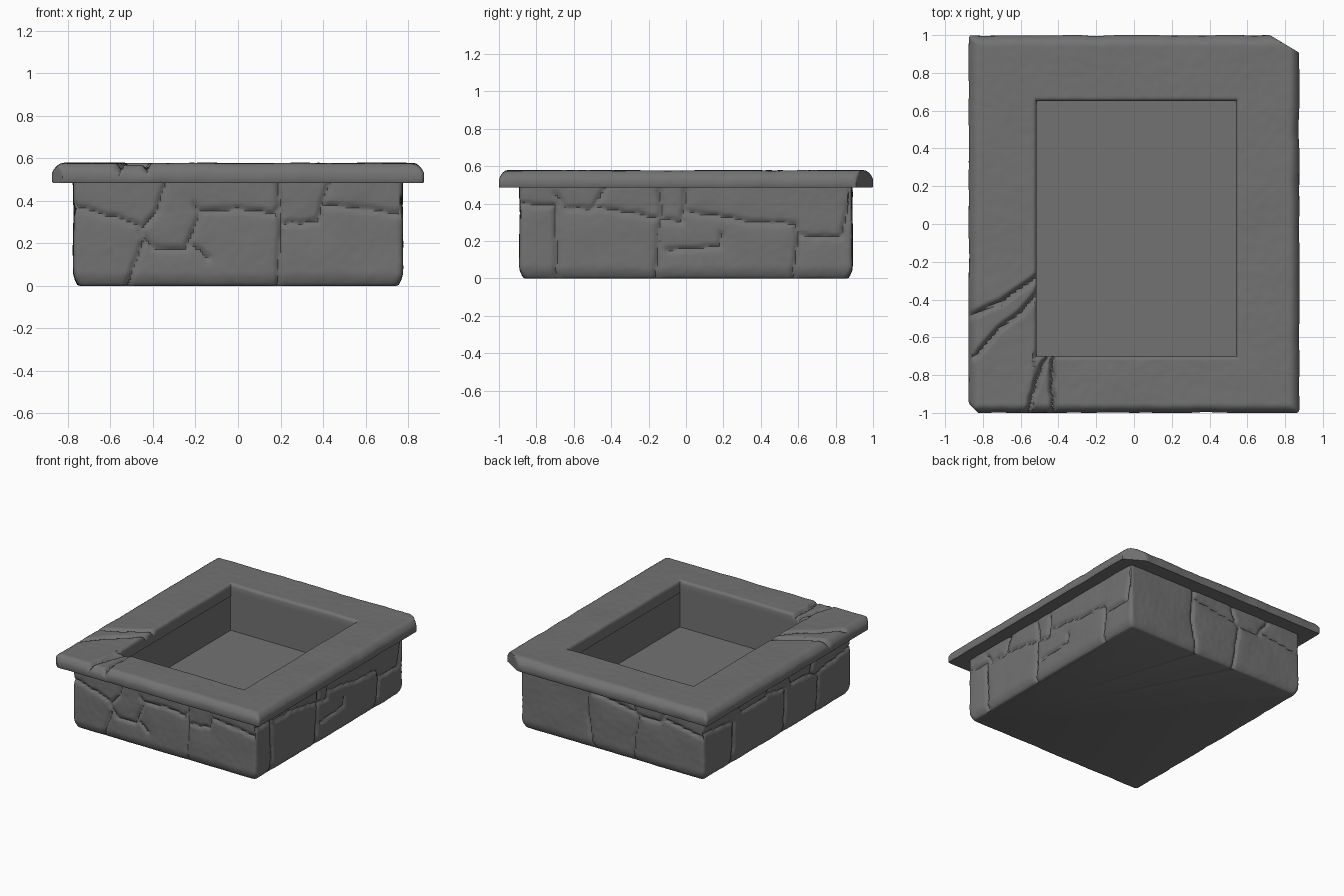
import bpy, bmesh, math
from mathutils import Vector, noise

cube = bpy.data.objects.get("Cube")
if cube:
    bpy.data.objects.remove(cube)

stone = bpy.data.materials.new("grey_stone")
stone.use_nodes = True
GREY = (0.17, 0.17, 0.17, 1)
stone.diffuse_color = GREY
bsdf = stone.node_tree.nodes["Principled BSDF"]
bsdf.inputs["Base Color"].default_value = GREY
bsdf.inputs["Roughness"].default_value = 0.9

PER_SIDE = 140
OPENING = (0.0125, -0.025, 0.5275, 0.675)   # centre x, centre y, half x, half y
RIM = (0, 0, 0.875, 1.0)
WALL = (0, 0, 0.775, 0.89)

# Mortar joints on each wall: polylines of (along, height)
front_joints = [
    [(-.78, .38), (-.6, .33), (-.47, .28), (-.4, .18), (-.25, .17), (-.18, .33), (-.21, .38)],
    [(-.34, .49), (-.38, .35), (-.46, .26)],
    [(-.45, .2), (-.52, 0)],
    [(-.18, .35), (0, .36), (.17, .34), (.2, .38)],
    [(.19, .49), (.2, .3), (.19, 0)],
    [(.2, .29), (.37, .3), (.43, .49)],
    [(.41, .38), (.78, .34)],
    [(-.22, .19), (-.14, .13)]]
right_joints = [
    [(-.89, .4), (-.7, .39), (-.69, 0)],
    [(-.7, .45), (-.65, .37), (-.5, .37), (-.43, .49)],
    [(-.48, .38), (-.14, .32), (-.16, 0)],
    [(-.14, .47), (-.13, .32), (-.02, .3), (0, .47)],
    [(0, .36), (.3, .31), (.58, .29), (.6, .22), (.57, 0)],
    [(.6, .23), (.83, .22), (.89, .47)],
    [(-.1, .15), (.18, .17), (.19, .24)]]
back_joints = [
    [(.2, .49), (.21, .25), (.16, 0)],
    [(.2, .43), (-.18, .38)],
    [(-.16, .47), (-.2, .36), (-.4, .35), (-.48, .47)],
    [(-.22, .36), (-.17, 0)],
    [(-.45, .38), (-.78, .33)]]
left_joints = [
    [(.89, .36), (.52, .32), (.54, 0)],
    [(.5, .47), (.42, .36), (.14, .35), (.04, .47)],
    [(.1, .37), (-.1, .33), (-.09, 0)],
    [(-.13, .47), (-.18, .34), (-.4, .33), (-.46, .47)],
    [(-.4, .33), (-.5, .28), (-.48, 0)],
    [(-.48, .3), (-.89, .36)]]
JOINTS = [front_joints, right_joints, back_joints, left_joints]

# Cracks across the rim, in plan
CRACKS = [
    [(-.9, -.5), (-.7, -.41), (-.5, -.27)],
    [(-.84, -.7), (-.72, -.56), (-.6, -.47), (-.5, -.35)],
    [(-.57, -1.02), (-.52, -.84), (-.46, -.69)],
    [(-.42, -1.02), (-.44, -.85), (-.42, -.69)]]


def distance(lines, u, v):
    """Shortest distance from a point to a set of polylines."""
    best = 9.0
    for line in lines:
        for (ax, ay), (bx, by) in zip(line, line[1:]):
            dx, dy = bx - ax, by - ay
            t = ((u - ax) * dx + (v - ay) * dy) / (dx * dx + dy * dy)
            t = min(1, max(0, t))
            best = min(best, math.hypot(u - ax - t * dx, v - ay - t * dy))
    return best


def ring(rect, radius, z):
    """Rounded rectangle as (point, outward normal, side) samples."""
    cx, cy, hx, hy = rect
    corners = [(-hx, -hy), (hx, -hy), (hx, hy), (-hx, hy)]
    for side in range(4):
        (ax, ay), (bx, by) = corners[side], corners[(side + 1) % 4]
        for i in range(PER_SIDE):
            t = i / PER_SIDE
            p = Vector((ax + (bx - ax) * t, ay + (by - ay) * t, 0))
            q = Vector((max(radius - hx, min(hx - radius, p.x)),
                        max(radius - hy, min(hy - radius, p.y)), 0))
            n = (p - q).normalized()
            yield q + n * radius + Vector((cx, cy, z)), n, side


def grow(rect, d):
    return (rect[0], rect[1], rect[2] + d, rect[3] + d)


def loft(name, rings, closed):
    """Skin a stack of rings, either looped round or capped at both ends."""
    bm = bmesh.new()
    loops = [[bm.verts.new(p) for p in r] for r in rings]
    pairs = list(zip(loops, loops[1:]))
    if closed:
        pairs.append((loops[-1], loops[0]))
    else:
        bm.faces.new(loops[0])
        bm.faces.new(loops[-1])
    for a, b in pairs:
        for i in range(len(a)):
            j = (i + 1) % len(a)
            bm.faces.new((a[i], a[j], b[j], b[i]))
    bmesh.ops.recalc_face_normals(bm, faces=bm.faces)
    mesh = bpy.data.meshes.new(name)
    bm.to_mesh(mesh)
    bm.free()
    mesh.materials.append(stone)
    obj = bpy.data.objects.new(name, mesh)
    bpy.context.collection.objects.link(obj)
    bpy.ops.object.select_all(action='DESELECT')
    obj.select_set(True)
    bpy.context.view_layer.objects.active = obj
    bpy.ops.object.shade_smooth_by_angle(angle=math.radians(42))


def carved(p, n, side):
    """Press mortar joints and a rough surface into an outer wall point."""
    u = p.x if side % 2 == 0 else p.y
    wobble = 0.008 * noise.noise(p * 14)
    d = distance(JOINTS[side], u + wobble, p.z + wobble)
    depth = 0.012 * math.exp(-(d / 0.011) ** 2) + 0.007 * math.exp(-d / 0.035)
    rough = 0.004 * noise.noise(p * 6) + 0.0015 * noise.noise(p * 30)
    return p - n * (depth + rough)


# Stone wall, flat underside and hollow basin
wall_rings = [[p for p, n, s in ring(grow(WALL, -0.03), 0.02, 0)]]
LEVELS = 38
for k in range(LEVELS + 1):
    z = 0.004 + 0.491 * k / LEVELS
    inset = 0.024 * max(0, 1 - z / 0.07) ** 2
    wall_rings.append([carved(*s) for s in ring(grow(WALL, -inset), 0.025, z)])
for z in (0.495, 0.36, 0.22):
    wall_rings.append([p for p, n, s in ring(grow(OPENING, 0.006), 0.004, z)])
loft("stone_basin", wall_rings, False)


def weathered(p, n, side):
    """Wear, crack and chip a point of the rim."""
    if p.z > 0.49:
        wobble = 0.012 * noise.noise(p * 16)
        d = distance(CRACKS, p.x + wobble, p.y + wobble)
        top = (p.z - 0.49) / 0.085
        wave = 0.005 * noise.noise(p * 3.5) + 0.0015 * noise.noise(p * 22)
        crack = 0.03 * math.exp(-(d / 0.013) ** 2)
        if p.y < -0.68 and -0.53 < p.x < -0.43:
            crack += 0.008
        p.z += top * (wave - crack)
    # Worn outer edge and broken corners
    if abs(p.x) > 0.8 or abs(p.y) > 0.92:
        p -= n * 0.007 * max(0, noise.noise(p * 7))
    for nx, ny, limit in ((.514, .857, 1.227), (-.707, -.707, 1.29)):
        over = p.x * nx + p.y * ny - limit
        if over > 0:
            p -= Vector((nx, ny, 0)) * over
    return p


# Overhanging rim: profile of (inner-to-outer fraction, height)
profile = [(0, .485), (0, .52), (0, .556), (.012, .568), (.035, .575)]
profile += [(.06 + .79 * k / 26, .577) for k in range(27)]
profile += [(.89, .574), (.925, .566), (.955, .556), (.98, .544), (1, .53),
            (1, .51), (1, .49), (.99, .485), (.5, .485)]
rim_rings = []
for f, z in profile:
    rect = tuple(a + (b - a) * f for a, b in zip(OPENING, RIM))
    rim_rings.append([weathered(*s) for s in ring(rect, 0.003 + 0.012 * f, z)])
loft("stone_rim", rim_rings, True)
